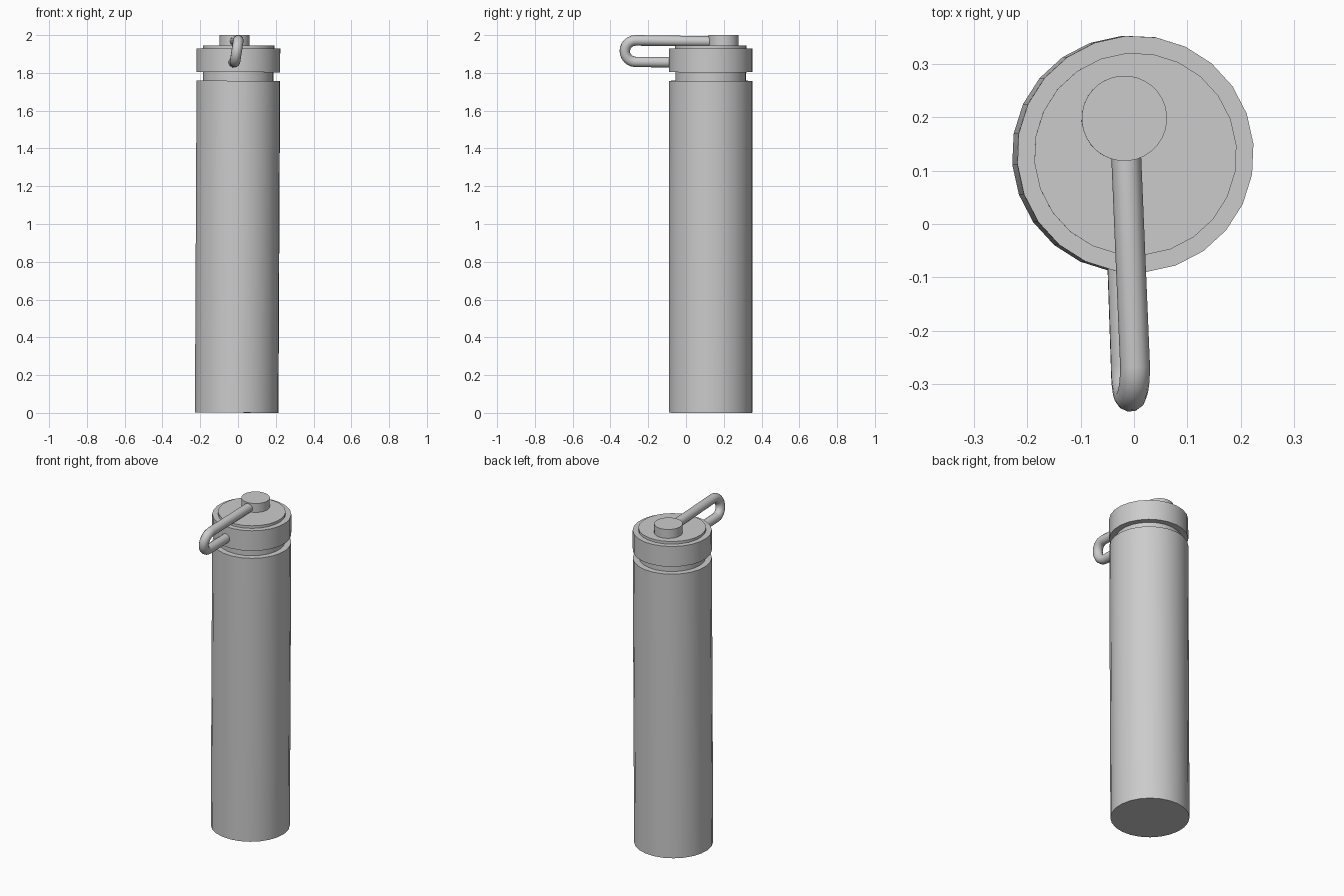
import bpy
import math

default = bpy.data.objects.get("Cube")
if default:
    bpy.data.objects.remove(default, do_unlink=True)

grey = bpy.data.materials.new("plain_grey")
grey.use_nodes = True
grey.diffuse_color = (0.6, 0.6, 0.6, 1)
grey.node_tree.nodes["Principled BSDF"].inputs["Base Color"].default_value = (0.6, 0.6, 0.6, 1)

LEAN = 0.005          # the whole bottle leans very slightly
AXIS_X, AXIS_Y = -0.007, 0.131


def finish(obj, name):
    obj.name = name
    obj.data.materials.clear()
    obj.data.materials.append(grey)
    bpy.ops.object.shade_smooth_by_angle(angle=math.radians(35))


def disc(name, radius, bottom, top, sides=24, dx=0.0, dy=0.0):
    """Upright cylinder centred on the leaning bottle axis."""
    mid = (bottom + top) / 2
    bpy.ops.mesh.primitive_cylinder_add(
        vertices=sides, radius=radius, depth=top - bottom,
        location=(AXIS_X + LEAN * mid + dx, AXIS_Y + dy, mid),
        rotation=(0, LEAN, math.radians(5)))
    finish(bpy.context.object, name)


# Bottle, neck and lid
disc("bottle_body", 0.222, 0.001, 1.758)
disc("bottle_neck", 0.187, 1.75, 1.81)
disc("lid", 0.222, 1.804, 1.929)
disc("lid_plate", 0.19, 1.92, 1.945)
disc("lid_knob", 0.08, 1.94, 2.0, sides=32, dx=-0.021, dy=0.067)

# Bent carrying loop: knob, out to the front, half circle, back to the lid
bend_y, bend_z, bend_r = -0.267, 1.915, 0.057
path = [(-0.016, 0.16, 1.966)]
for i in range(13):
    a = math.pi * i / 12
    path.append((-0.007 + 0.009 * math.cos(a),
                 bend_y - bend_r * math.sin(a),
                 bend_z + bend_r * math.cos(a)))
path.append((-0.023, -0.06, 1.856))

curve = bpy.data.curves.new("carry_loop", "CURVE")
curve.dimensions = "3D"
curve.bevel_depth = 0.028
curve.bevel_resolution = 4
curve.use_fill_caps = True
spline = curve.splines.new("POLY")
spline.points.add(len(path) - 1)
for point, co in zip(spline.points, path):
    point.co = (*co, 1)
loop = bpy.data.objects.new("carry_loop", curve)
bpy.context.collection.objects.link(loop)
bpy.ops.object.select_all(action="DESELECT")
loop.select_set(True)
bpy.context.view_layer.objects.active = loop
bpy.ops.object.convert(target="MESH")
finish(bpy.context.object, "carry_loop")
